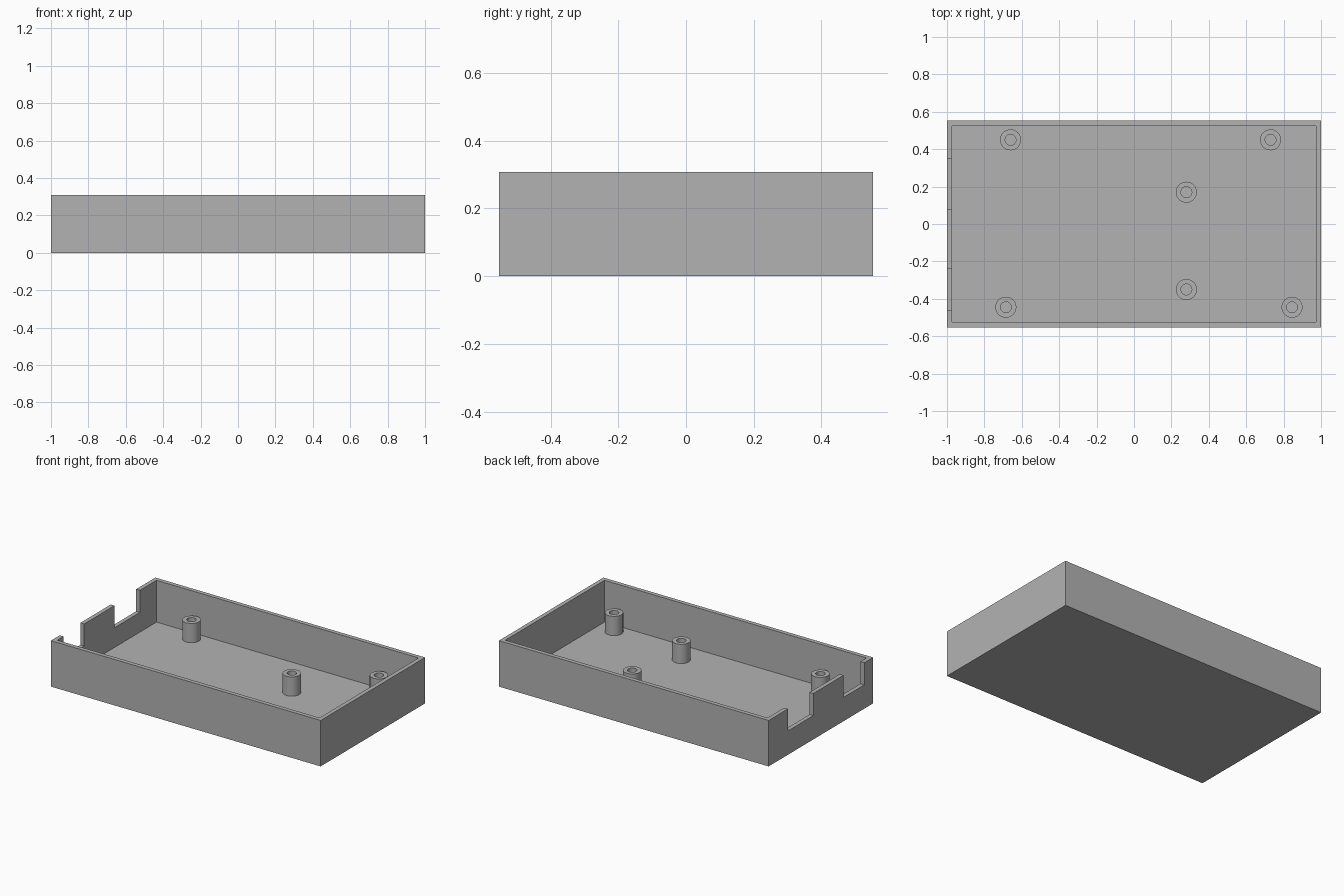
import bpy
import bmesh
import math
from mathutils import Matrix, Vector

cube = bpy.data.objects.get("Cube")
if cube:
    bpy.data.objects.remove(cube, do_unlink=True)

HALF_X, HALF_Y, HEIGHT = 1.0, 0.553, 0.308
WALL = 0.028
BOSS_TOP = 0.157
NOTCH_Z = 0.16

grey = bpy.data.materials.new("plain grey")
grey.use_nodes = True
grey.diffuse_color = (0.45, 0.45, 0.45, 1)
grey.node_tree.nodes["Principled BSDF"].inputs["Base Color"].default_value = grey.diffuse_color


def add_object(name, bm):
    bmesh.ops.recalc_face_normals(bm, faces=bm.faces)
    mesh = bpy.data.meshes.new(name)
    bm.to_mesh(mesh)
    bm.free()
    mesh.materials.append(grey)
    obj = bpy.data.objects.new(name, mesh)
    bpy.context.collection.objects.link(obj)
    return obj


def box(name, low, high):
    low, high = Vector(low), Vector(high)
    bm = bmesh.new()
    place = Matrix.Translation((low + high) / 2) @ Matrix.Diagonal((*(high - low), 1))
    bmesh.ops.create_cube(bm, size=1, matrix=place)
    return add_object(name, bm)


def activate(obj):
    bpy.ops.object.select_all(action="DESELECT")
    obj.select_set(True)
    bpy.context.view_layer.objects.active = obj


def cut(target, cutter):
    cutter.hide_render = True
    mod = target.modifiers.new("cut", "BOOLEAN")
    mod.operation = "DIFFERENCE"
    mod.solver = "EXACT"
    mod.object = cutter
    activate(target)
    bpy.ops.object.modifier_apply(modifier=mod.name)
    bpy.data.objects.remove(cutter, do_unlink=True)


# Open tray: solid block with the cavity cut out
tray = box("tray", (-HALF_X, -HALF_Y, 0), (HALF_X, HALF_Y, HEIGHT))
cut(tray, box("cavity_cutter", (WALL - HALF_X, WALL - HALF_Y, WALL),
              (HALF_X - WALL, HALF_Y - WALL, HEIGHT + 0.1)))

# Two connector notches in the end wall
for y0, y1 in ((-0.46, -0.24), (0.08, 0.35)):
    cut(tray, box("notch_cutter", (-HALF_X - 0.1, y0, NOTCH_Z),
                  (-HALF_X + 0.1, y1, HEIGHT + 0.1)))


# Hollow screw bosses, turned from a profile
def boss(name, x, y, outer=0.056, inner=0.029):
    bm = bmesh.new()
    profile = [(outer, WALL), (outer, BOSS_TOP), (inner, BOSS_TOP), (inner, WALL)]
    verts = [bm.verts.new((r, 0, z)) for r, z in profile]
    edges = [bm.edges.new(pair) for pair in zip(verts, verts[1:])]
    bmesh.ops.spin(bm, geom=verts + edges, axis=(0, 0, 1), cent=(0, 0, 0),
                   angle=math.tau, steps=40)
    bmesh.ops.remove_doubles(bm, verts=bm.verts, dist=0.0005)
    obj = add_object(name, bm)
    # Open tube: make sure the outer wall faces outward
    side = max(obj.data.polygons, key=lambda f: f.center.xy.length)
    if side.normal.xy.dot(side.center.xy) < 0:
        obj.data.flip_normals()
    obj.location = (x, y, 0)
    activate(obj)
    bpy.ops.object.shade_smooth_by_angle(angle=math.radians(30))


for name, x, y in (("back_right", -0.66, 0.45), ("back_left", 0.73, 0.45),
                   ("middle_back", 0.28, 0.17), ("middle_front", 0.28, -0.35),
                   ("front_right", -0.685, -0.445), ("front_left", 0.845, -0.445)):
    boss(name + "_screw_boss", x, y)
